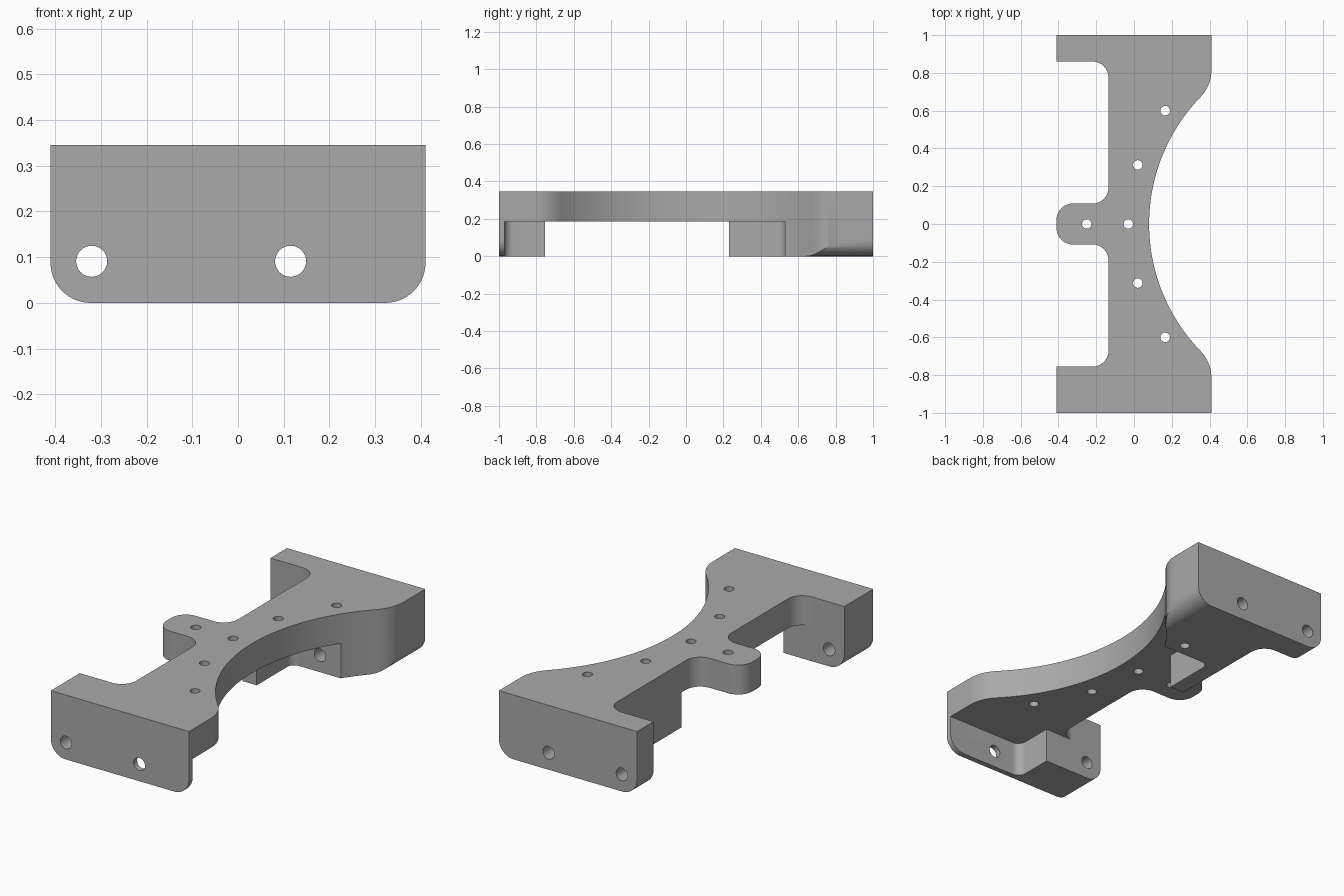
import bpy, bmesh, math
from mathutils import Vector

if "Cube" in bpy.data.objects:
    bpy.data.objects.remove(bpy.data.objects["Cube"])

H, HX, PLATE_Z = 0.345, 0.41, 0.187


def rounded(points, steps=10):
    """Closed polygon from (x, y, radius) corners, radius 0 = sharp."""
    out = []
    n = len(points)
    for i, (x, y, r) in enumerate(points):
        p = Vector((x, y))
        if r == 0:
            out.append((x, y))
            continue
        a = (Vector(points[i - 1][:2]) - p).normalized()
        b = (Vector(points[(i + 1) % n][:2]) - p).normalized()
        half = a.angle(b) / 2
        t = r / math.tan(half)
        c = p + (a + b).normalized() * (r / math.sin(half))
        s, e = p + a * t - c, p + b * t - c
        a0 = math.atan2(s.y, s.x)
        d = (math.atan2(e.y, e.x) - a0 + math.pi) % (2 * math.pi) - math.pi
        out += [(c.x + r * math.cos(a0 + d * k / steps),
                 c.y + r * math.sin(a0 + d * k / steps)) for k in range(steps + 1)]
    return out


def prism(name, pts, lo, hi, axis='Z'):
    """Extrude a 2D outline along z (x, y points) or along y (x, z points)."""
    bm = bmesh.new()
    put = (lambda p, h: (p[0], p[1], h)) if axis == 'Z' else (lambda p, h: (p[0], h, p[1]))
    bottom = [bm.verts.new(put(p, lo)) for p in pts]
    top = [bm.verts.new(put(p, hi)) for p in pts]
    bm.faces.new(bottom)
    bm.faces.new(top)
    for i in range(len(pts)):
        j = (i + 1) % len(pts)
        bm.faces.new((bottom[i], bottom[j], top[j], top[i]))
    bmesh.ops.recalc_face_normals(bm, faces=bm.faces)
    me = bpy.data.meshes.new(name)
    bm.to_mesh(me)
    bm.free()
    ob = bpy.data.objects.new(name, me)
    bpy.context.collection.objects.link(ob)
    return ob


def circle(x, y, r, n=32):
    return [(x + r * math.cos(2 * math.pi * k / n), y + r * math.sin(2 * math.pi * k / n))
            for k in range(n)]


def cut(body, cutter):
    bpy.context.view_layer.objects.active = body
    m = body.modifiers.new("cut", 'BOOLEAN')
    m.operation, m.solver, m.object = 'DIFFERENCE', 'EXACT', cutter
    bpy.ops.object.modifier_apply(modifier=m.name)
    bpy.data.objects.remove(cutter)


# Outline, left side: end flanges, recesses and the rounded tab
left = rounded([
    (HX, 1, 0), (-HX, 1, 0), (-HX, 0.86, 0), (-0.135, 0.86, 0.085),
    (-0.135, 0.108, 0.085), (-HX, 0.108, 0.085), (-HX, -0.108, 0.085),
    (-0.135, -0.108, 0.085), (-0.135, -0.755, 0.085), (-HX, -0.755, 0),
    (-HX, -1, 0), (HX, -1, 0)])
# Outline, right side: big arc blended into the straight sides
cx, rad, ye = 1.046, 0.966, 0.67
a = math.asin(ye / rad)
arc = [(cx - rad * math.cos(a * k / 24), rad * math.sin(a * k / 24)) for k in range(-24, 25)]
end, ctl, fin = Vector(arc[-1]), Vector((HX, 0.732)), Vector((HX, 0.818))
blend = [tuple(end * (1 - t) ** 2 + ctl * 2 * t * (1 - t) + fin * t * t)
         for t in [k / 10 for k in range(1, 11)]]
right = [(x, -y) for x, y in reversed(blend)] + arc + blend
body = prism("bracket_body", left + right, 0, H)

# Underside pocket leaving the two feet and the thin front wall
pocket = rounded([
    (0.7, -0.97, 0), (-0.05, -0.97, 0.045), (-0.05, -0.755, 0), (-0.225, -0.755, 0),
    (-0.6, -0.7, 0), (-0.6, 0.23, 0), (-0.05, 0.23, 0), (-0.05, 0.53, 0.04),
    (0.7, 0.53, 0)])
cut(body, prism("pocket_cutter", pocket, -0.1, PLATE_Z))

# Rounded lower long edges
R = 0.088
for s in (-1, 1):
    pts = [(s * (HX - R + R * math.sin(t)), R - R * math.cos(t))
           for t in [math.pi / 2 * k / 14 for k in range(15)]]
    pts += [(s * (HX + 0.1), R), (s * (HX + 0.1), -0.1), (s * (HX - R), -0.1)]
    cut(body, prism("edge_cutter", pts, -1.2, 1.2, 'Y'))

# Vertical screw holes
for x, y in [(0.165, 0.6), (0.165, -0.6), (0.02, 0.313), (0.02, -0.313), (-0.03, 0), (-0.25, 0)]:
    cut(body, prism("screw_cutter", circle(x, y, 0.025), -0.1, H + 0.1))

# Lengthwise rod holes
for x in (-0.32, 0.115):
    cut(body, prism("rod_cutter", circle(x, 0.091, 0.034), -1.2, 1.2, 'Y'))

# Colour and shading
mat = bpy.data.materials.new("plain_grey")
mat.diffuse_color = (0.4, 0.4, 0.4, 1)
mat.use_nodes = True
mat.node_tree.nodes["Principled BSDF"].inputs["Base Color"].default_value = mat.diffuse_color
body.data.materials.clear()
body.data.materials.append(mat)
bpy.ops.object.select_all(action='DESELECT')
body.select_set(True)
bpy.context.view_layer.objects.active = body
bpy.ops.object.shade_smooth_by_angle(angle=math.radians(30))
